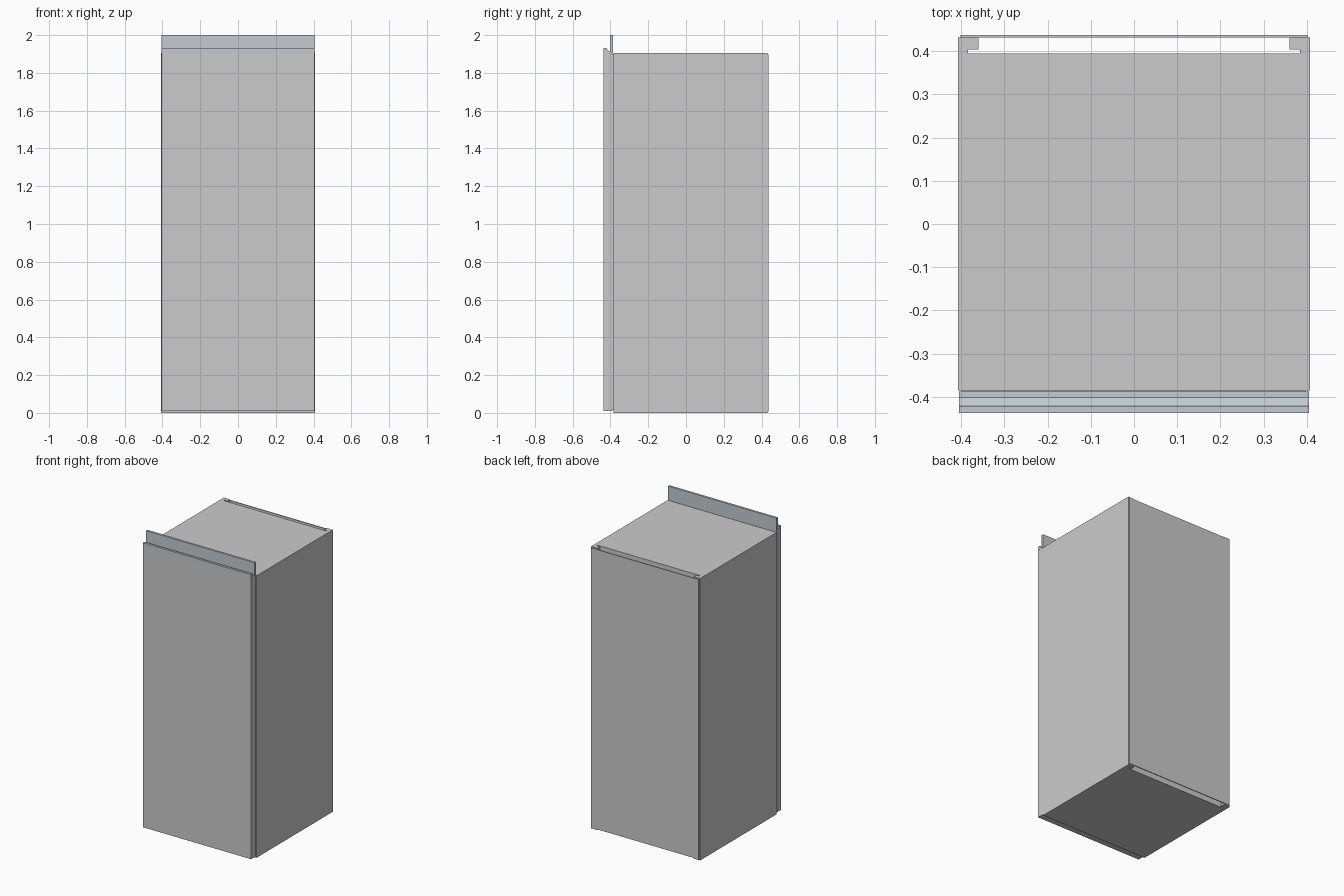
import bpy, bmesh
from mathutils import Vector

if "Cube" in bpy.data.objects:
    bpy.data.objects.remove(bpy.data.objects["Cube"])


def extrude(name, points, offset):
    """Closed profile of 3D points swept along an offset vector."""
    bm = bmesh.new()
    face = bm.faces.new([bm.verts.new(p) for p in points])
    ext = bmesh.ops.extrude_face_region(bm, geom=[face])
    verts = [g for g in ext["geom"] if isinstance(g, bmesh.types.BMVert)]
    bmesh.ops.translate(bm, verts=verts, vec=Vector(offset))
    bmesh.ops.recalc_face_normals(bm, faces=bm.faces)
    mesh = bpy.data.meshes.new(name)
    bm.to_mesh(mesh)
    bm.free()
    ob = bpy.data.objects.new(name, mesh)
    bpy.context.collection.objects.link(ob)
    return ob


def box(name, hx, y0, y1, z0, z1):
    pts = [(-hx, y0, z0), (hx, y0, z0), (hx, y1, z0), (-hx, y1, z0)]
    return extrude(name, pts, (0, 0, z1 - z0))


# Cabinet: plan outline with a stepped duct slot open at the rear
half = [(0.407, -0.385), (0.407, 0.431), (0.36, 0.431),
        (0.36, 0.404), (0.384, 0.404), (0.384, 0.395)]
plan = half + [(-x, y) for x, y in reversed(half)]
extrude("cabinet", [(x, y, 0) for x, y in plan], (0, 0, 1.905))

# Thin plate covering the rear slot
box("back_plate", 0.401, 0.431, 0.437, 0.008, 1.898)

# Door slab and the seal between door and cabinet
box("door", 0.404, -0.437, -0.392, 0.01, 1.905)
box("door_seal", 0.397, -0.392, -0.385, 0.015, 1.90)

# Top rail: front lip, sloping groove and tall rear flange
rail = [(-0.437, 1.905), (-0.437, 1.932), (-0.421, 1.932), (-0.421, 1.926),
        (-0.402, 1.912), (-0.402, 2.0), (-0.387, 2.0), (-0.387, 1.905)]
top_rail = extrude("top_rail", [(-0.405, y, z) for y, z in rail], (0.81, 0, 0))

metal = bpy.data.materials.new("rail_metal")
metal.diffuse_color = (0.55, 0.60, 0.64, 1)
metal.use_nodes = True
metal.node_tree.nodes["Principled BSDF"].inputs["Base Color"].default_value = metal.diffuse_color
top_rail.data.materials.append(metal)
